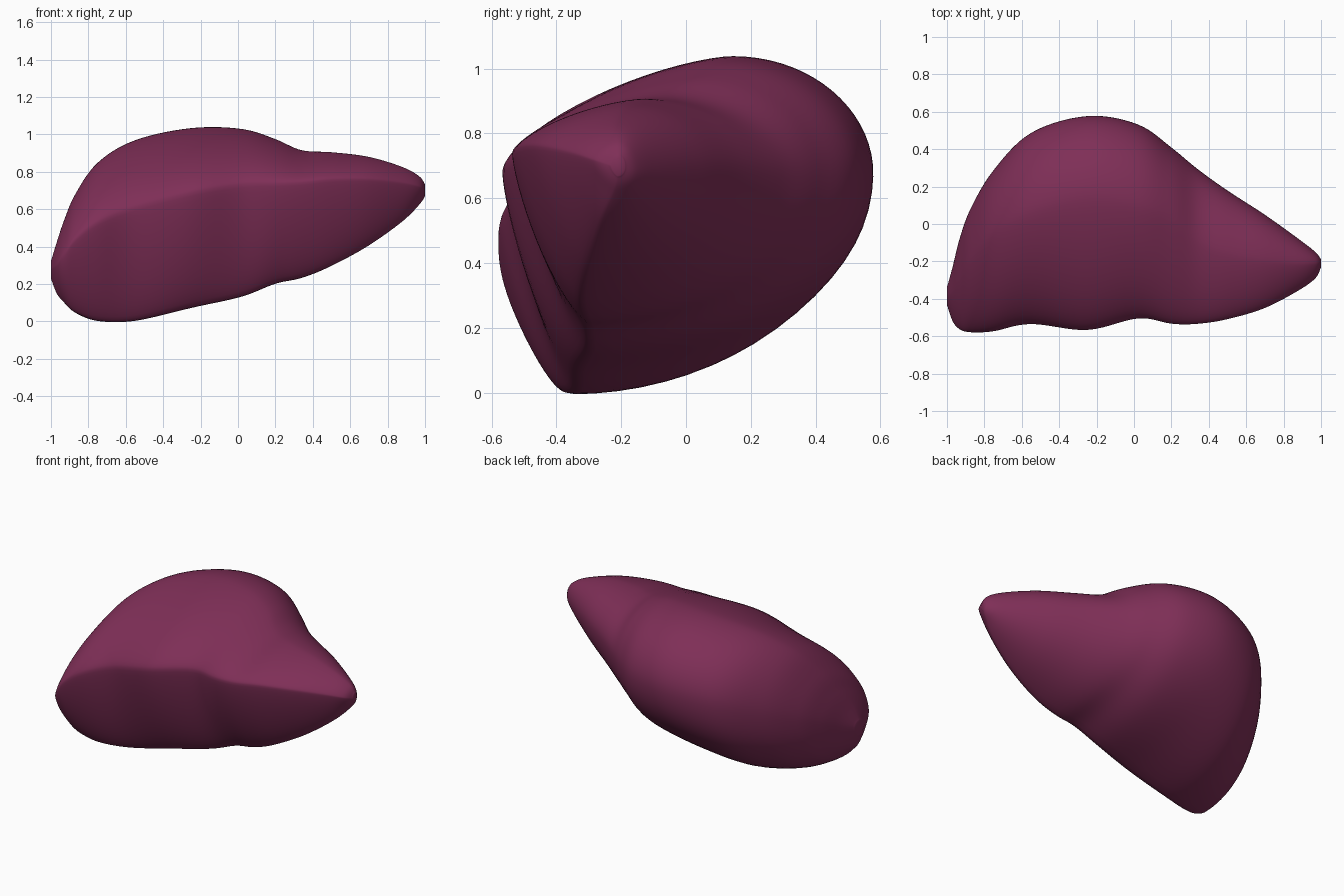
import bpy
import bmesh
import math

default_cube = bpy.data.objects.get("Cube")
if default_cube:
    bpy.data.objects.remove(default_cube, do_unlink=True)

# Cross-section stations along the organ, from the thick lobe to the thin tip:
# x, front ridge (y, z), bottom (y, z), back edge (y, z), crown (y, z)
STATIONS = [
    (-1, -.43, .28, -.39, .23, -.34, .29, -.38, .32),
    (-.97, -.52, .3, -.41, .15, -.23, .33, -.36, .42),
    (-.93, -.565, .36, -.42, .1, -.07, .4, -.28, .54),
    (-.87, -.58, .44, -.41, .045, .09, .46, -.18, .68),
    (-.75, -.575, .53, -.38, 0, .29, .54, -.04, .85),
    (-.55, -.535, .61, -.34, 0, .49, .62, .08, .97),
    (-.25, -.57, .69, -.33, .07, .58, .67, .15, 1.035),
    (.02, -.505, .735, -.3, .13, .535, .68, .11, 1.03),
    (.2, -.535, .74, -.3, .2, .41, .67, .04, .975),
    (.34, -.535, .745, -.31, .23, .295, .67, -.08, .915),
    (.5, -.51, .76, -.32, .295, .18, .68, -.15, .905),
    (.7, -.45, .76, -.3, .405, .05, .69, -.19, .88),
    (.88, -.355, .74, -.26, .535, -.08, .69, -.21, .825),
    (.97, -.29, .72, -.22, .625, -.15, .69, -.21, .775),
    (1, -.23, .7, -.21, .67, -.19, .7, -.21, .73),
]
RINGS_PER_SPAN = 7
ARC_STEPS = 18


def smooth_blend(a, b, c, d, t):
    """Smooth interpolation from b to c, using the neighbours a and d."""
    return b + t / 2 * (c - a + t * (2*a - 5*b + 4*c - d + t * (3*(b - c) + d - a)))


def smooth_stations(stations, steps):
    last = len(stations) - 1
    for i in range(last):
        near = [stations[min(max(i + k, 0), last)] for k in (-1, 0, 1, 2)]
        for step in range(steps):
            yield [smooth_blend(*values, step / steps) for values in zip(*near)]
    yield list(stations[last])


def arc(side, pole, power):
    """Quarter superellipse from a side point (upright) to a pole (level)."""
    points = []
    for i in range(ARC_STEPS + 1):
        angle = math.pi / 2 * i / ARC_STEPS
        across = max(math.cos(angle), 0) ** (2 / power)
        along = math.sin(angle) ** (2 / power)
        points.append((pole[0] + (side[0] - pole[0]) * across,
                       side[1] + (pole[1] - side[1]) * along))
    return points


def section(station):
    x, *v = station
    ridge, bottom, back, crown = zip(v[::2], v[1::2])
    loop = arc(ridge, crown, 1.45)[:-1]            # sloping upper surface
    loop += arc(back, crown, 2)[:0:-1]             # rounded rear shoulder
    loop += arc(back, bottom, 2.05)[:-1]           # curved underside
    loop += arc(ridge, bottom, 1.35)[:0:-1]        # nearly flat front face
    return [(x, y, z) for y, z in loop]


# Lofted body with both ends capped
bm = bmesh.new()
rings = [[bm.verts.new(p) for p in section(s)]
         for s in smooth_stations(STATIONS, RINGS_PER_SPAN)]
for ring, following in zip(rings, rings[1:]):
    for i in range(len(ring)):
        j = (i + 1) % len(ring)
        bm.faces.new((ring[i], ring[j], following[j], following[i]))
bm.faces.new(rings[0])
bm.faces.new(rings[-1])

# Soften the ridge slightly
for _ in range(3):
    bmesh.ops.smooth_vert(bm, verts=bm.verts, factor=.5,
                          use_axis_x=False, use_axis_y=True, use_axis_z=True)
bmesh.ops.recalc_face_normals(bm, faces=bm.faces)
for face in bm.faces:
    face.smooth = True

mesh = bpy.data.meshes.new("liver")
bm.to_mesh(mesh)
bm.free()
liver = bpy.data.objects.new("liver", mesh)
bpy.context.collection.objects.link(liver)

# Plum tissue colour
plum = bpy.data.materials.new("plum_tissue")
plum.use_nodes = True
colour = (.21, .028, .095, 1)
plum.diffuse_color = colour
plum.node_tree.nodes["Principled BSDF"].inputs["Base Color"].default_value = colour
mesh.materials.append(plum)
